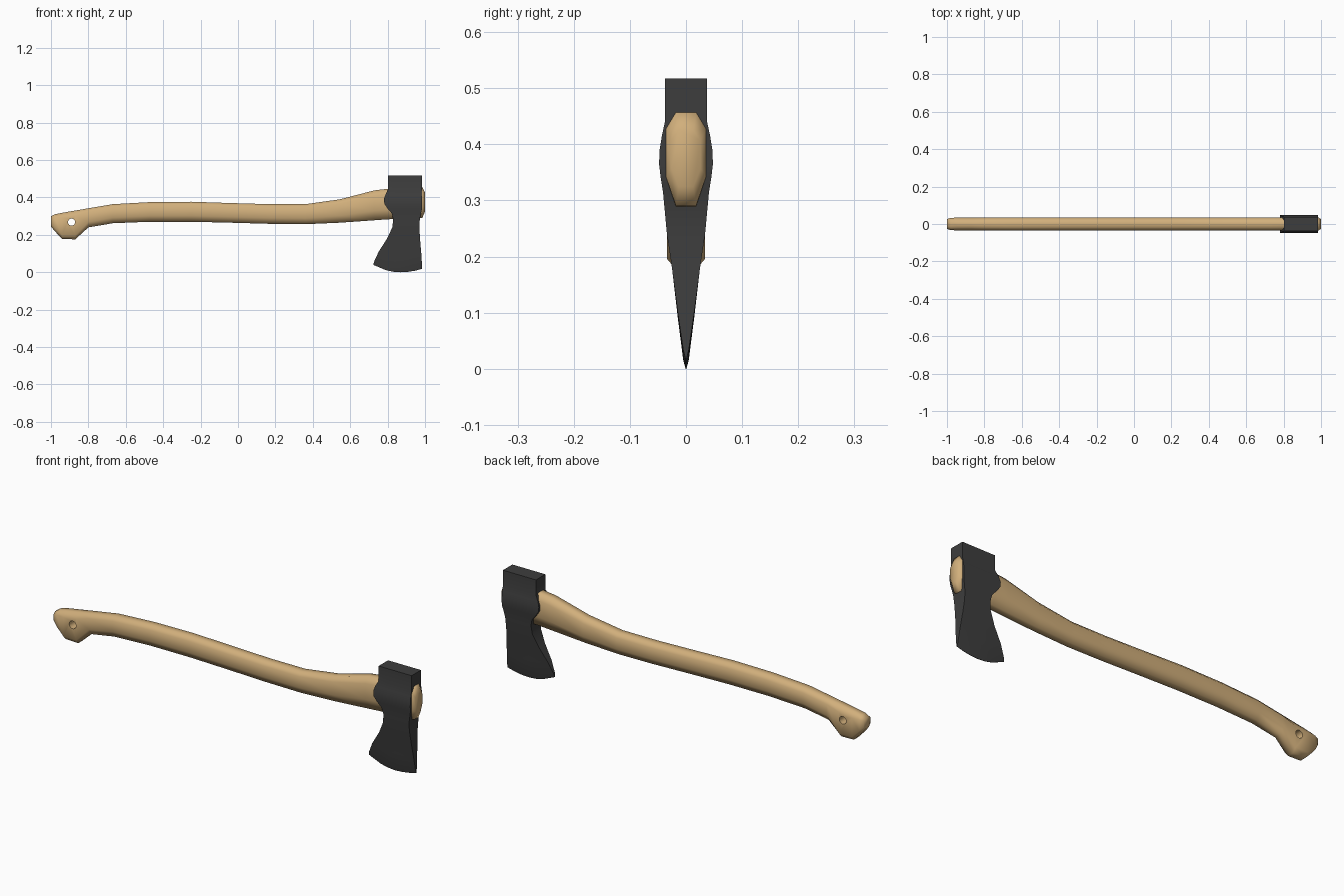
import bpy, bmesh, math

cube = bpy.data.objects.get("Cube")
if cube:
    bpy.data.objects.remove(cube, do_unlink=True)


def material(name, rgb):
    m = bpy.data.materials.new(name)
    m.use_nodes = True
    m.diffuse_color = (*rgb, 1)
    bsdf = m.node_tree.nodes["Principled BSDF"]
    bsdf.inputs["Base Color"].default_value = (*rgb, 1)
    bsdf.inputs["Roughness"].default_value = 0.6
    return m


def loft(name, rings, mat):
    """Join equal-length rings of points into a closed, capped solid."""
    bm = bmesh.new()
    loops = [[bm.verts.new(p) for p in ring] for ring in rings]
    n = len(loops[0])
    for a, b in zip(loops, loops[1:]):
        for i in range(n):
            j = (i + 1) % n
            bm.faces.new((a[i], a[j], b[j], b[i]))
    bm.faces.new(loops[0])
    bm.faces.new(loops[-1])
    bmesh.ops.recalc_face_normals(bm, faces=bm.faces)
    mesh = bpy.data.meshes.new(name)
    bm.to_mesh(mesh)
    bm.free()
    mesh.materials.append(mat)
    obj = bpy.data.objects.new(name, mesh)
    bpy.context.collection.objects.link(obj)
    return obj


def select_only(obj):
    bpy.ops.object.select_all(action='DESELECT')
    obj.select_set(True)
    bpy.context.view_layer.objects.active = obj


def smooth(obj, degrees):
    select_only(obj)
    bpy.ops.object.shade_smooth_by_angle(angle=math.radians(degrees))


wood = material("pale wood", (0.64, 0.43, 0.2))
steel = material("dark steel", (0.048, 0.048, 0.048))

# Handle stations: x, bottom z, top z, half width, lower chamfer share
stations = [
    (-1.0, .245, .3, .026, .25), (-.98, .22, .31, .033, .2),
    (-.94, .178, .318, .034, .13), (-.87, .176, .33, .034, .13),
    (-.8, .24, .342, .034, .28), (-.67, .262, .364, .034, .3),
    (-.47, .27, .375, .034, .3), (-.25, .27, .377, .034, .3),
    (-.04, .265, .37, .034, .3), (.17, .259, .364, .034, .3),
    (.36, .257, .364, .034, .3), (.545, .265, .39, .035, .3),
    (.73, .278, .438, .036, .32), (.8, .283, .446, .036, .32),
    (.985, .29, .457, .036, .32), (1.0, .325, .425, .026, .32),
]


def handle_ring(x, low, high, w, share):
    height = high - low
    zl, zh = low + share * height, high - .18 * height
    half = [(.5 * w, low), (w, zl), (w, zh), (.5 * w, high)]
    return [(x, y, z) for y, z in half] + [(x, -y, z) for y, z in reversed(half)]


handle = loft("handle", [handle_ring(*s) for s in stations], wood)

# Lanyard hole through the grip end
bpy.ops.mesh.primitive_cylinder_add(vertices=16, radius=.019, depth=.3,
                                    location=(-.89, 0, .268),
                                    rotation=(math.pi / 2, 0, 0))
cutter = bpy.context.object
cutter.name = "hole_cutter"
cutter.hide_render = True
cutter.data.materials.append(wood)
cut = handle.modifiers.new("lanyard_hole", 'BOOLEAN')
cut.operation = 'DIFFERENCE'
cut.solver = 'EXACT'
cut.object = cutter
select_only(handle)
bpy.ops.object.modifier_apply(modifier=cut.name)
bpy.data.objects.remove(cutter, do_unlink=True)
smooth(handle, 80)

# Axe head rows: z, back x, front x, half thickness, edge curve amount
rows = [
    (.517, .803, .985, .037, 0), (.443, .803, .985, .037, 0),
    (.415, .788, .985, .043, 0), (.39, .78, .985, .047, 0),
    (.365, .783, .985, .048, 0), (.34, .8, .984, .045, 0),
    (.315, .822, .978, .041, 0), (.283, .83, .972, .038, 0),
    (.24, .825, .97, .034, 0), (.18, .797, .973, .025, 0),
    (.09, .752, .98, .0145, .5), (.016, .727, .984, .005, 1),
    (.0, .724, .985, .0008, 1),
]
columns = [0, .25, .4, .55, .7, .85, 1]


def head_ring(z, x0, x1, w, curve):
    def point(u, side):
        rise = (.13 if u < .55 else .09) * (u - .55) ** 2 * curve
        return (x0 + u * (x1 - x0), side * w, z + rise)
    return [point(u, -1) for u in columns] + [point(u, 1) for u in reversed(columns)]


head = loft("axe_head", [head_ring(*r) for r in rows], steel)
smooth(head, 40)
